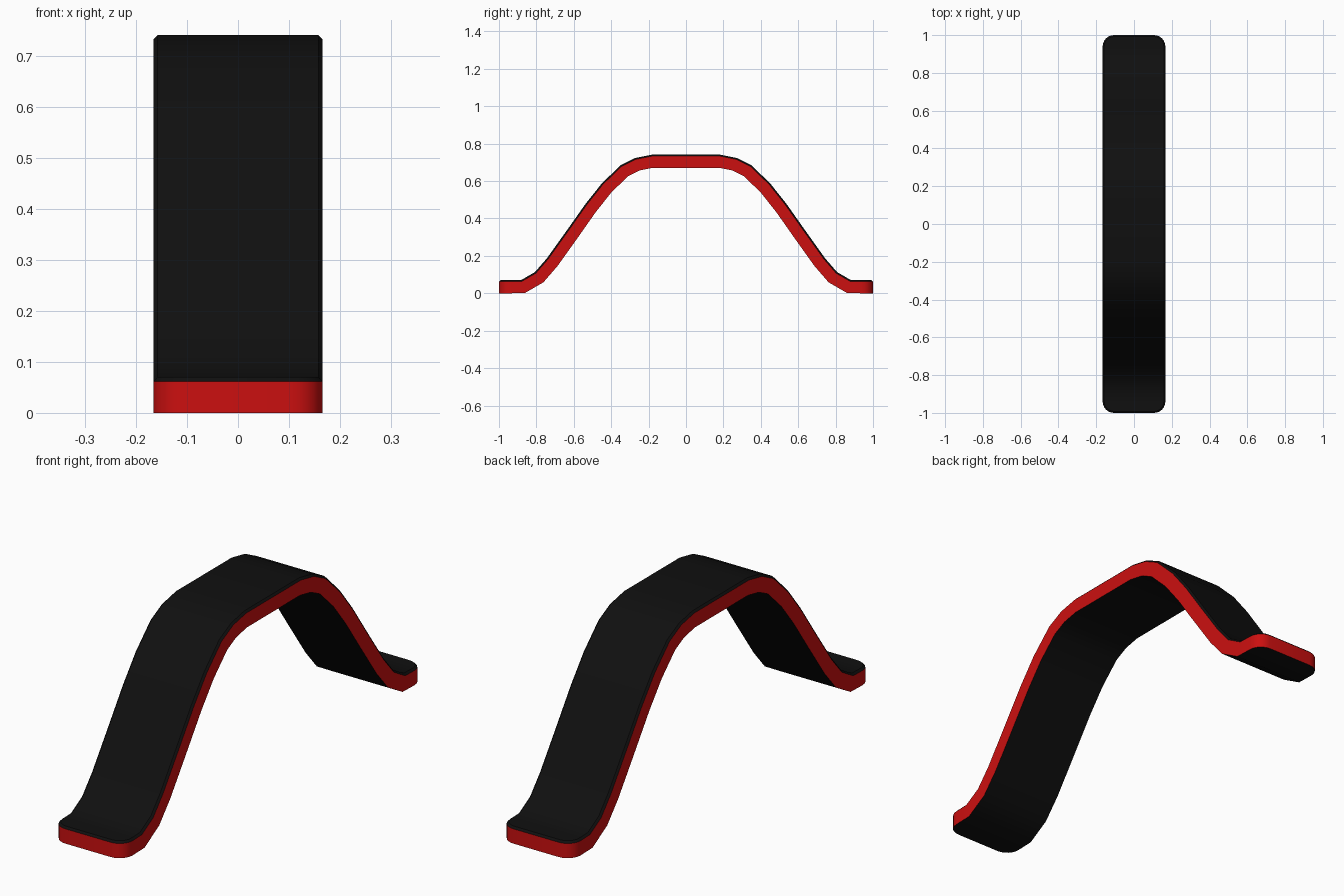
import bpy, bmesh, math
from mathutils import Vector

cube = bpy.data.objects.get("Cube")
if cube:
    bpy.data.objects.remove(cube, do_unlink=True)

HALF_WIDTH, HALF_THICK, CORNER, STEPS, RIM = 0.166, 0.035, 0.06, 6, 0.008


def material(name, colour):
    m = bpy.data.materials.new(name)
    m.use_nodes = True
    m.diffuse_color = colour
    m.node_tree.nodes["Principled BSDF"].inputs["Base Color"].default_value = colour
    return m


# Centre line of one half as (y, z, half width): rounded foot end, then the arch
half = []
for i in range(STEPS + 1):
    a = math.pi / 2 * i / STEPS
    half.append((-1 + CORNER * (1 - math.cos(a)), HALF_THICK,
                 HALF_WIDTH - CORNER * (1 - math.sin(a))))
for y, z in [(-.87, .037), (-.785, .086), (-.715, .167), (-.6, .328), (-.51, .456),
             (-.425, .563), (-.33, .655), (-.26, .69), (-.18, .706)]:
    half.append((y, z, HALF_WIDTH))
path = half + [(-y, z, w) for y, z, w in reversed(half)]

# Sweep a flat section along the path, mitred at each bend
bm = bmesh.new()
rows = []
for i, (y, z, w) in enumerate(path):
    here = Vector((y, z))
    before = Vector(path[max(i - 1, 0)][:2])
    after = Vector(path[min(i + 1, len(path) - 1)][:2])
    d1 = (here - before).normalized() if i else (after - here).normalized()
    d2 = (after - here).normalized() if i < len(path) - 1 else d1
    t = (d1 + d2).normalized()
    off = Vector((-t.y, t.x)) * HALF_THICK / max(t.dot(d1), 0.5)
    rows.append([bm.verts.new((sx * w, y + sn * off.x, z + sn * off.y))
                 for sx, sn in ((-1, -1), (1, -1), (1, 1), (-1, 1))])

# Black on the wide faces, red on the edges
rim_faces = []
top_faces = set()
for a, b in zip(rows, rows[1:]):
    for k in range(4):
        f = bm.faces.new((a[k], a[(k + 1) % 4], b[(k + 1) % 4], b[k]))
        f.material_index = 0 if k in (0, 2) else 1
        if k == 2:
            top_faces.add(f)
for end in (rows[0], rows[-1]):
    bm.faces.new(end).material_index = 1
bmesh.ops.recalc_face_normals(bm, faces=bm.faces)

# Small black chamfer around the top rim
rim = [e for e in bm.edges if sum(f in top_faces for f in e.link_faces) == 1]
bmesh.ops.bevel(bm, geom=rim, offset=RIM, segments=1, affect='EDGES',
                profile=0.5, material=0, clamp_overlap=False)

mesh = bpy.data.meshes.new("arched_strap")
bm.to_mesh(mesh)
bm.free()
mesh.materials.append(material("black rubber", (0.005, 0.005, 0.005, 1)))
mesh.materials.append(material("red edge", (0.6, 0.005, 0.005, 1)))
strap = bpy.data.objects.new("arched_strap", mesh)
bpy.context.collection.objects.link(strap)
bpy.context.view_layer.objects.active = strap
strap.select_set(True)
bpy.ops.object.shade_smooth_by_angle(angle=math.radians(35))
